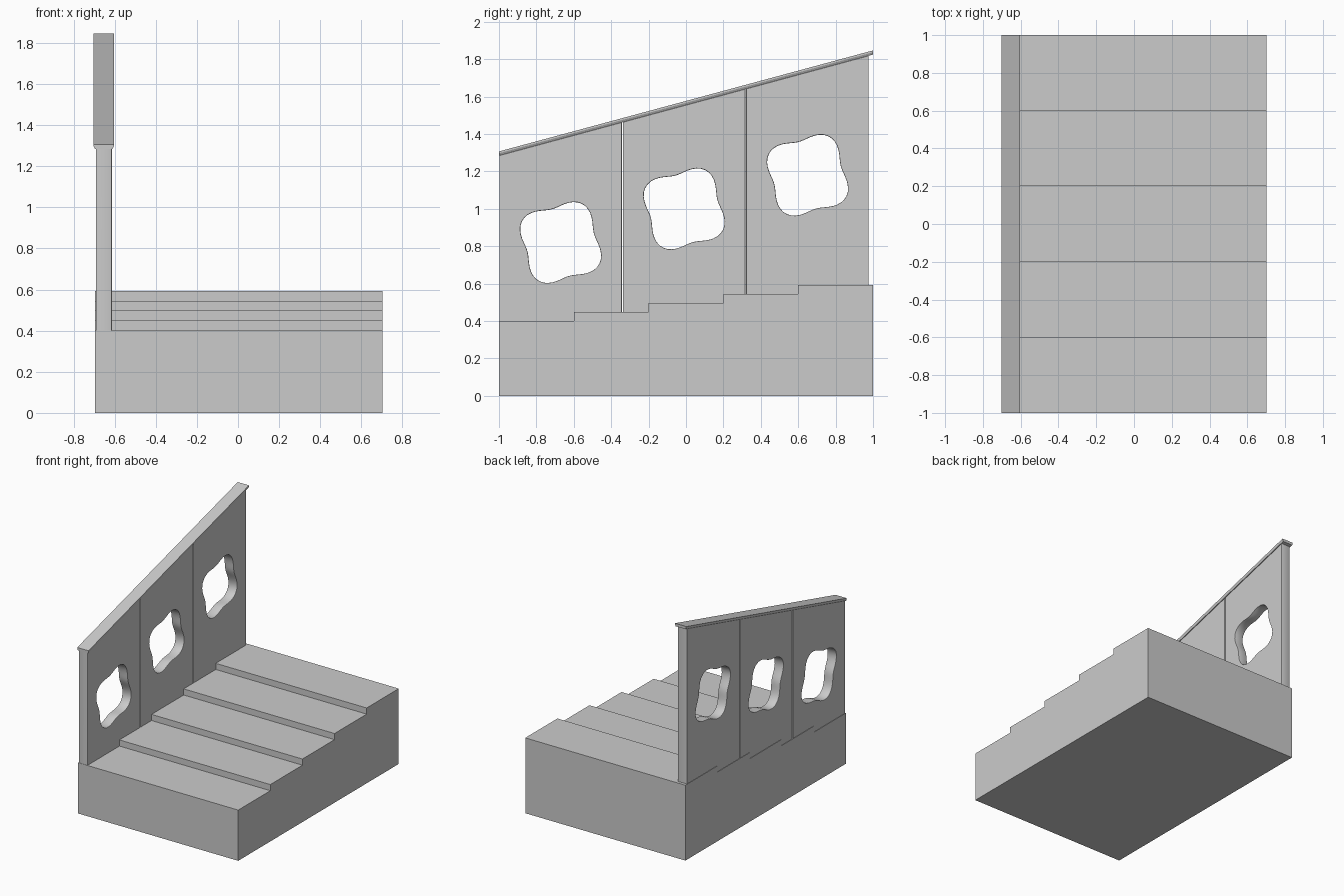
import bpy, bmesh, math
from mathutils import Matrix

if "Cube" in bpy.data.objects:
    bpy.data.objects.remove(bpy.data.objects["Cube"])

SLOPE = 0.27
WALL_X = -0.653


def rail_z(y):
    return 1.565 + SLOPE * y


def sweep(name, points, offset):
    """Closed profile swept along an offset vector."""
    bm = bmesh.new()
    face = bm.faces.new([bm.verts.new(p) for p in points])
    ext = bmesh.ops.extrude_face_region(bm, geom=[face])
    verts = [v for v in ext["geom"] if isinstance(v, bmesh.types.BMVert)]
    bmesh.ops.translate(bm, verts=verts, vec=offset)
    bmesh.ops.recalc_face_normals(bm, faces=bm.faces)
    mesh = bpy.data.meshes.new(name)
    bm.to_mesh(mesh)
    bm.free()
    obj = bpy.data.objects.new(name, mesh)
    bpy.context.collection.objects.link(obj)
    return obj


def pierced_panel(name, outline, hole, thickness, bevel):
    """Filled outline with a hole, drawn in y-z and thickened along x."""
    curve = bpy.data.curves.new(name, 'CURVE')
    curve.dimensions = '2D'
    curve.fill_mode = 'BOTH'
    curve.extrude = thickness / 2 - bevel
    curve.bevel_depth = bevel
    curve.bevel_resolution = 1
    curve.offset = -bevel
    for pts in (outline, hole):
        s = curve.splines.new('POLY')
        s.points.add(len(pts) - 1)
        for p, (y, z) in zip(s.points, pts):
            p.co = (y, z, 0, 1)
        s.use_cyclic_u = True
    obj = bpy.data.objects.new(name, curve)
    bpy.context.collection.objects.link(obj)
    # local x -> y, local y -> z, local z -> x
    obj.matrix_world = Matrix(((0, 0, 1, WALL_X), (1, 0, 0, 0),
                               (0, 1, 0, 0), (0, 0, 0, 1)))
    bpy.ops.object.select_all(action='DESELECT')
    obj.select_set(True)
    bpy.context.view_layer.objects.active = obj
    bpy.ops.object.convert(target='MESH')
    bpy.ops.object.shade_smooth_by_angle(angle=math.radians(30))


# Stepped base
profile = [(-0.695, 1, 0), (-0.695, -1, 0)]
for i in range(5):
    z = 0.4 + 0.0485 * i
    profile += [(-0.695, -1 + 0.4 * i, z), (-0.695, -0.6 + 0.4 * i, z)]
sweep("stepped_base", profile, (1.397, 0, 0))

# Three balustrade panels with four-lobed openings
for i in range(3):
    y0, y1 = -0.998 + 0.66 * i, -0.343 + 0.66 * i
    cy, cz = -0.67 + 0.66 * i, 0.82 + 0.18 * i
    outline = [(y0, 0.37), (y1, 0.37),
               (y1, rail_z(y1) - 0.01), (y0, rail_z(y0) - 0.01)]
    hole = []
    for k in range(64):
        a = -2 * math.pi * k / 64
        r = 0.21 + 0.026 * math.cos(4 * (a - math.radians(60)))
        hole.append((cy + r * math.cos(a), cz + r * math.sin(a)))
    pierced_panel(f"balustrade_panel_{i + 1}", outline, hole, 0.078, 0.004)

# Sloping handrail with a tapered underside
section = [(-0.043, -0.01), (0.043, -0.01), (0.049, 0.002),
           (0.049, 0.012), (-0.049, 0.012), (-0.049, 0.002)]
sweep("handrail", [(WALL_X + x, -1, rail_z(-1) + z) for x, z in section],
      (0, 2, 2 * SLOPE))
